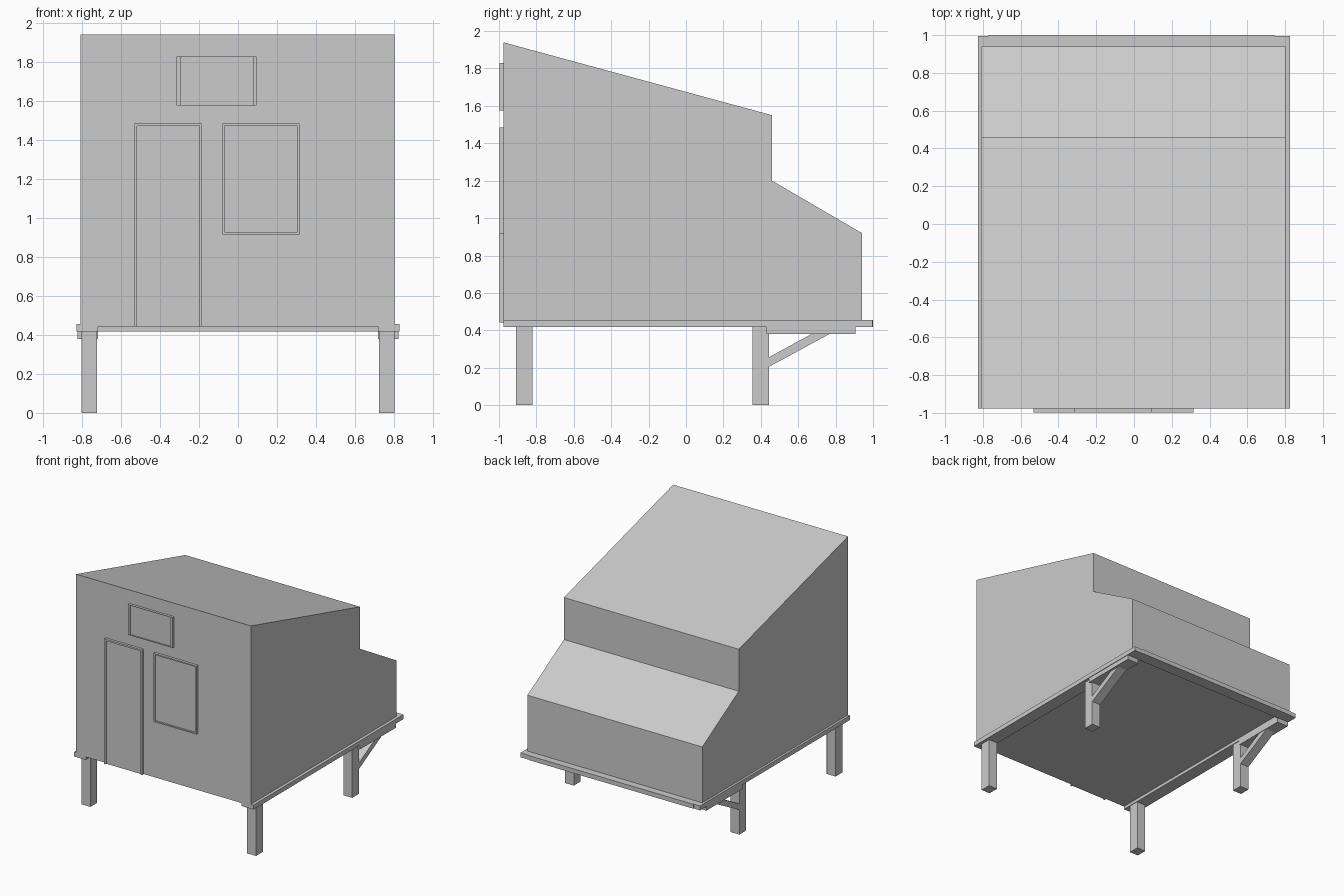
import bpy

if "Cube" in bpy.data.objects:
    bpy.data.objects.remove(bpy.data.objects["Cube"])

def extrude_profile(name, pts, x0, x1):
    """Solid made by sweeping a (y, z) profile along x."""
    n = len(pts)
    verts = [(x, y, z) for x in (x0, x1) for y, z in pts]
    faces = [list(range(n))[::-1], list(range(n, 2 * n))]
    faces += [(i, (i + 1) % n, (i + 1) % n + n, i + n) for i in range(n)]
    # a profile running clockwise in (y, z) needs its faces turned round
    area = sum(pts[i][0] * pts[(i + 1) % n][1] - pts[(i + 1) % n][0] * pts[i][1] for i in range(n))
    if area < 0:
        faces = [tuple(reversed(f)) for f in faces]
    mesh = bpy.data.meshes.new(name)
    mesh.from_pydata(verts, [], faces)
    obj = bpy.data.objects.new(name, mesh)
    bpy.context.collection.objects.link(obj)
    return obj

def box(name, x0, x1, y0, y1, z0, z1):
    return extrude_profile(name, [(y0, z0), (y1, z0), (y1, z1), (y0, z1)], x0, x1)

# Stepped cabin with sloping roofs
extrude_profile("cabin_body", [(-0.977, 0.443), (0.94, 0.443), (0.94, 0.92), (0.46, 1.2),
                               (0.46, 1.55), (-0.977, 1.94)], -0.808, 0.802)

# Framed opening on the front wall; border = left/right, bottom, top widths
def framed_panel(name, x0, x1, z0, z1, side, bottom, top):
    yf, yb = -0.998, -0.977
    box(name + "_left_jamb", x0, x0 + side, yf, yb, z0, z1)
    box(name + "_right_jamb", x1 - side, x1, yf, yb, z0, z1)
    box(name + "_head", x0 + side, x1 - side, yf, yb, z1 - top, z1)
    if bottom:
        box(name + "_sill", x0 + side, x1 - side, yf, yb, z0, z0 + bottom)
    box(name + "_panel", x0 + side, x1 - side, -0.988, yb, z0 + bottom, z1 - top)

framed_panel("door", -0.533, -0.184, 0.443, 1.484, 0.014, 0, 0.014)
framed_panel("window", -0.08, 0.316, 0.914, 1.484, 0.014, 0.01, 0.01)
framed_panel("vent", -0.316, 0.096, 1.575, 1.828, 0.02, 0.004, 0.004)

# Floor rails, legs and brackets on both sides
for label, s in (("left", -1), ("right", 1)):
    def side_box(name, a, b, *rest):
        return box(f"{label}_{name}", min(s * a, s * b), max(s * a, s * b), *rest)
    side_box("floor_rail", 0.717, 0.827, -0.977, 0.996, 0.418, 0.455)
    side_box("front_leg", 0.722, 0.803, -0.91, -0.82, 0, 0.42)
    side_box("rear_leg", 0.722, 0.803, 0.355, 0.445, 0, 0.42)
    side_box("bracket_beam", 0.717, 0.822, 0.43, 0.905, 0.38, 0.42)
    extrude_profile(f"{label}_brace", [(0.44, 0.203), (0.77, 0.382), (0.674, 0.382), (0.44, 0.254)],
                    min(s * 0.722, s * 0.803), max(s * 0.722, s * 0.803))

# Rail along the back edge
box("back_floor_rail", -0.77, 0.745, 0.9, 1.0, 0.418, 0.455)
